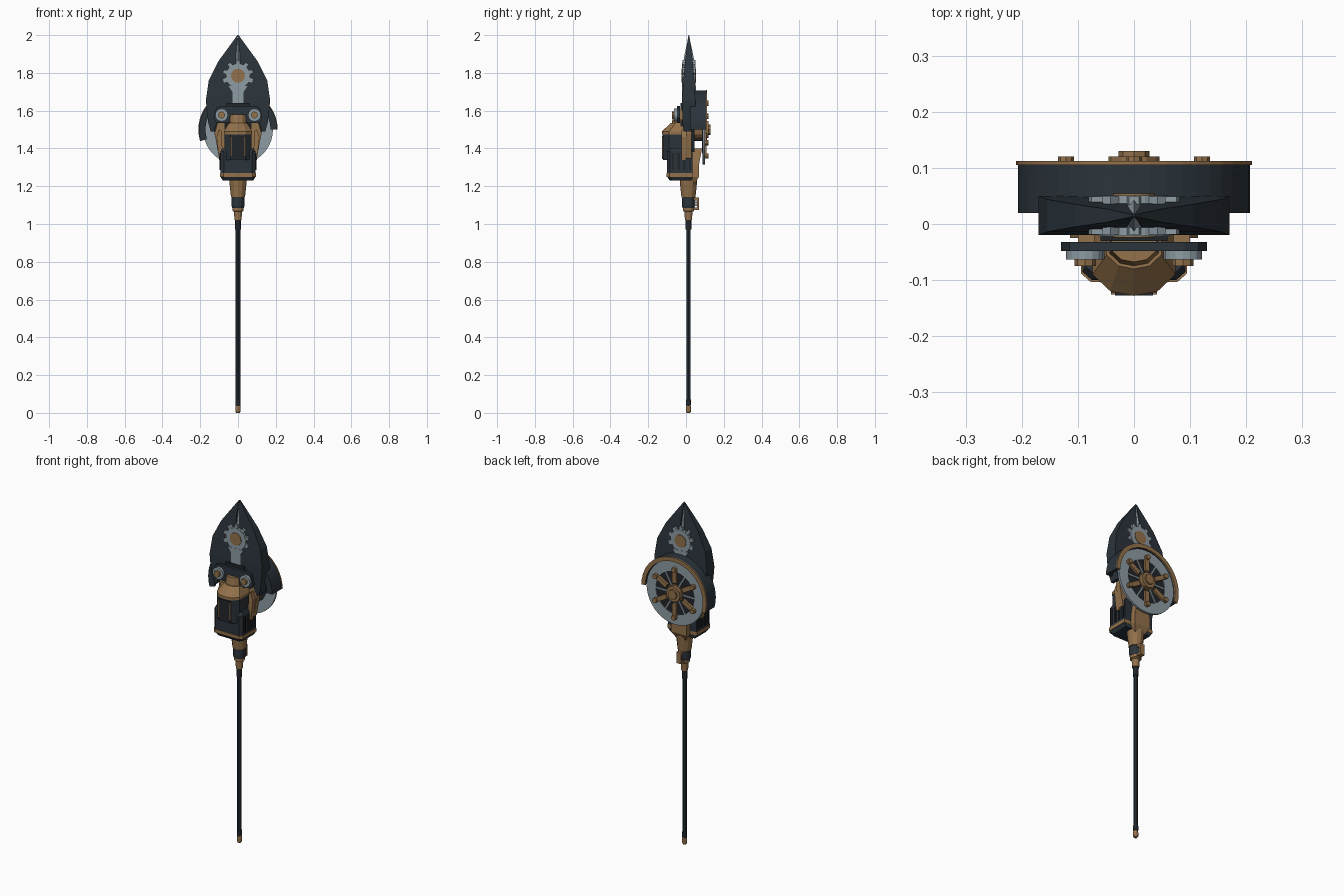
import bpy, bmesh, math
from mathutils import Vector, Matrix

if "Cube" in bpy.data.objects:
    bpy.data.objects.remove(bpy.data.objects["Cube"])

def material(name, rgb):
    m = bpy.data.materials.new(name)
    m.diffuse_color = (*rgb, 1)
    m.use_nodes = True
    m.node_tree.nodes["Principled BSDF"].inputs["Base Color"].default_value = m.diffuse_color
    return m

DARK = material("dark slate", (0.024, 0.034, 0.044))
BLACK = material("charcoal", (0.016, 0.019, 0.023))
BRASS = material("aged brass", (0.29, 0.165, 0.07))
STEEL = material("grey steel", (0.27, 0.33, 0.37))
YC = 0.013          # centre plane of the shaft and blade
WZ = 1.50           # wheel centre height

def finish(name, bm, mat, smooth=False):
    bmesh.ops.recalc_face_normals(bm, faces=bm.faces)
    me = bpy.data.meshes.new(name)
    bm.to_mesh(me)
    bm.free()
    me.materials.append(mat)
    ob = bpy.data.objects.new(name, me)
    bpy.context.collection.objects.link(ob)
    if smooth:
        for p in me.polygons:
            p.use_smooth = len(p.vertices) == 4 and abs(p.normal.z) < 0.99
    return ob

def loft(name, rings, mat, closed=False):
    """Join rings of points; cap the ends unless the loft closes on itself."""
    bm = bmesh.new()
    rs = [[bm.verts.new(p) for p in r] for r in rings]
    n = len(rs[0])
    for k in range(len(rs) if closed else len(rs) - 1):
        a, b = rs[k], rs[(k + 1) % len(rs)]
        for i in range(n):
            bm.faces.new((a[i], a[(i + 1) % n], b[(i + 1) % n], b[i]))
    if not closed:
        bm.faces.new(rs[0])
        bm.faces.new(rs[-1])
    return finish(name, bm, mat)

def plate(name, xz, y0, y1, mat):
    return loft(name, [[(x, y, z) for x, z in xz] for y in (y0, y1)], mat)

def tower(name, xy, levels, mat):
    """Plan outline stacked at (z, scale) levels about y = pivot."""
    return loft(name, [[(x * s, YC + (y - YC) * s, z) for x, y in xy] for z, s in levels], mat)

def box(name, x0, x1, y0, y1, z0, z1, mat):
    return plate(name, [(x0, z0), (x1, z0), (x1, z1), (x0, z1)], y0, y1, mat)

def circle(r, n, cx=0, cz=0, off=0):
    return [(cx + r * math.cos(off + 2 * math.pi * i / n), cz + r * math.sin(off + 2 * math.pi * i / n))
            for i in range(n)]

def disc(name, cx, cz, r, y0, y1, mat, n=16):
    return plate(name, circle(r, n, cx, cz), y0, y1, mat)

def lathe(name, prof, mat, n=12):
    return loft(name, [[(x, YC + y, z) for x, y in circle(r, n)] for r, z in prof], mat)

def ring(name, r0, r1, y0, y1, mat, a0=0, a1=360, n=32):
    """Flat ring or arc round the wheel axis."""
    full = a1 - a0 == 360
    sec = []
    for i in range(n if full else n + 1):
        a = math.radians(a0 + (a1 - a0) * i / n)
        sec.append([(r * math.cos(a), y, WZ + r * math.sin(a))
                    for r, y in ((r0, y0), (r1, y0), (r1, y1), (r0, y1))])
    return loft(name, sec, mat, full)

def radial_bar(name, a, r0, r1, w, y0, y1, mat):
    d, t = Vector((math.cos(a), math.sin(a))), Vector((-math.sin(a), math.cos(a)))
    c = Vector((0, WZ))
    return plate(name, [c + d * r0 - t * w, c + d * r1 - t * w, c + d * r1 + t * w, c + d * r0 + t * w], y0, y1, mat)

# shaft, foot and collars
lathe("shaft", [(0.012, 0.03), (0.012, 1.03)], DARK, 10)
lathe("shaft_foot", [(0.009, 0), (0.014, 0.008), (0.014, 0.032), (0.01, 0.042)], BRASS)
lathe("foot_sleeve", [(0.014, 0.042), (0.014, 0.07)], BLACK)
lathe("upper_sleeve", [(0.015, 0.97), (0.015, 1.025)], BLACK)
lathe("lower_collar", [(0.019, 1.02), (0.021, 1.065), (0.03, 1.07), (0.03, 1.085)], BRASS)
lathe("grip_collar", [(0.031, 1.085), (0.034, 1.095), (0.034, 1.135), (0.031, 1.14)], DARK)
lathe("socket", [(0.037, 1.14), (0.046, 1.225), (0.046, 1.24)], BRASS)

# trigger loop at the back of the socket
for z0, z1, y0, y1 in ((1.125, 1.14, 0.04, 0.068), (1.075, 1.088, 0.04, 0.068), (1.075, 1.14, 0.058, 0.068)):
    box("trigger_loop", -0.014, 0.014, y0, y1, z0, z1, BRASS)
box("trigger", -0.006, 0.006, 0.035, 0.06, 1.095, 1.12, STEEL)

# engine: lower block, base band, front chamber and cap
low = [(-0.092, 0.035), (-0.092, -0.085), (-0.075, -0.1), (0.075, -0.1), (0.092, -0.085), (0.092, 0.035)]
tower("engine_sump", low, [(1.23, 0.88), (1.25, 1)], DARK)
tower("engine_base_band", low, [(1.25, 1.03), (1.27, 1.03)], BRASS)
tower("engine_block", low, [(1.27, 1), (1.385, 1), (1.40, 0.92)], DARK)
front = [(-0.072, 0.02), (-0.072, -0.09), (-0.04, -0.122), (0.04, -0.122), (0.072, -0.09), (0.072, 0.02)]
tower("engine_chamber", front, [(1.34, 1), (1.475, 1)], DARK)
cap = [(-0.074, 0.02), (-0.074, -0.09), (-0.042, -0.12), (0, -0.128), (0.042, -0.12), (0.074, -0.09), (0.074, 0.02)]
tower("engine_cap", cap, [(1.475, 1.0), (1.49, 1.0), (1.535, 0.66)], BRASS)
tower("engine_neck", [(x * 0.6, y * 0.6) for x, y in cap], [(1.52, 1), (1.58, 0.9)], BRASS)
box("front_panel", -0.034, 0.034, -0.127, -0.12, 1.345, 1.468, BLACK)
for s in (-1, 1):
    box("chamber_slit", s * 0.037 - 0.004, s * 0.037 + 0.004, -0.126, -0.12, 1.36, 1.46, BRASS)
    for i in range(4):
        y = -0.075 + i * 0.03
        box("cooling_fin", s * 0.088, s * 0.097, y, y + 0.012, 1.285, 1.375, BLACK)
    # side brackets
    plate("side_bracket", [(s * x, z) for x, z in
          ((0.07, 1.34), (0.1, 1.35), (0.124, 1.48), (0.108, 1.54), (0.07, 1.54))], 0.0, 0.03, BRASS)
    plate("bracket_clamp", [(s * x, z) for x, z in
          ((0.082, 1.34), (0.1, 1.34), (0.114, 1.46), (0.1, 1.5), (0.085, 1.49))], -0.025, 0.0, BRASS)

# spine joining the engine, blade and wheel
box("core", -0.06, 0.06, -0.03, 0.045, 1.38, 1.64, BLACK)
loft("wheel_arm", [[(-w, y0, z), (w, y0, z), (w, y1, z), (-w, y1, z)] for w, y0, y1, z in
     ((0.03, 0.01, 0.045, 1.21), (0.05, 0.01, 0.068, 1.25), (0.05, 0.01, 0.068, 1.31), (0.035, 0.02, 0.085, 1.40))], BRASS)
disc("axle", 0, WZ, 0.05, 0.03, 0.1, BRASS, 12)

# cross plate with bolts
plate("cross_plate", [(-0.13, 1.56), (-0.115, 1.535), (-0.05, 1.535), (-0.03, 1.56), (0.03, 1.56), (0.05, 1.535),
      (0.115, 1.535), (0.13, 1.56), (0.115, 1.615), (0.09, 1.625), (-0.09, 1.625), (-0.115, 1.615)], -0.048, -0.032, DARK)
for s in (-1, 1):
    disc("bolt_washer", s * 0.087, 1.577, 0.034, -0.063, -0.048, STEEL, 16)
    disc("bolt_head", s * 0.087, 1.577, 0.019, -0.075, -0.063, BRASS, 8)
    box("plate_spacer", s * 0.07, s * 0.1, -0.033, 0.0, 1.55, 1.61, BRASS)

# blade halves: (outer x, inner x, z, half thickness) from tip to heel
prof = [(0.003, 0.0, 2.0, 0.002), (0.05, 0.008, 1.935, 0.012), (0.105, 0.012, 1.86, 0.02), (0.155, 0.014, 1.76, 0.029),
        (0.17, 0.016, 1.655, 0.035), (0.165, 0.05, 1.6, 0.035), (0.158, 0.11, 1.54, 0.033), (0.145, 0.128, 1.49, 0.028)]
for s in (-1, 1):
    loft("blade_half", [[(s * i, YC + 0.002 - h, z), (s * o, YC + 0.002 - h, z),
         (s * o, YC + 0.002 + h, z), (s * i, YC + 0.002 + h, z)] for o, i, z, h in prof], DARK)
box("blade_core", -0.03, 0.03, -0.005, 0.035, 1.6, 1.84, STEEL)

# steel spine and gear on both faces of the blade
for s in (-1, 1):
    yb = YC + 0.002
    loft("blade_spike", [[(-w, yb, z), (0, yb + s * h, z), (w, yb, z)] for w, h, z in
         ((0.026, 0.034, 1.83), (0.016, 0.022, 1.9), (0.002, 0.003, 1.985))], STEEL)
    def layer(d0, d1):
        return yb + s * d0, yb + s * d1
    disc("gear", 0, 1.785, 0.064, *layer(0.018, 0.036), STEEL, 20)
    disc("gear_hub", 0, 1.785, 0.037, *layer(0.036, 0.039), BRASS, 16)
    plate("gear_stem", [(-0.05, 1.73), (-0.03, 1.7), (-0.03, 1.58), (0.03, 1.58), (0.03, 1.7), (0.05, 1.73)],
          *layer(0.02, 0.037), STEEL)
    for k in range(7):
        a = math.radians(-20 + k * 220 / 6)
        d, t = Vector((math.cos(a), math.sin(a))), Vector((-math.sin(a), math.cos(a)))
        c = Vector((0, 1.785))
        plate("gear_tooth", [c + d * 0.058 - t * 0.013, c + d * 0.082 - t * 0.009,
              c + d * 0.082 + t * 0.009, c + d * 0.058 + t * 0.013], *layer(0.02, 0.034), STEEL)

# saw wheel
ring("saw_disc", 0.125, 0.185, 0.088, 0.1, STEEL, n=40)
disc("wheel_web", 0, WZ, 0.127, 0.086, 0.095, BLACK, 32)
disc("wheel_hub", 0, WZ, 0.045, 0.095, 0.12, BRASS, 12)
disc("hub_cap", 0, WZ, 0.028, 0.12, 0.13, BRASS, 8)
for k in range(6):
    a = math.radians(30 + 60 * k)
    radial_bar("brass_spoke", a, 0.06, 0.14, 0.013, 0.095, 0.109, BRASS)
    radial_bar("steel_spoke", a + math.pi / 6, 0.04, 0.127, 0.004, 0.095, 0.1, STEEL)
    disc("spoke_bolt", 0.14 * math.cos(a), WZ + 0.14 * math.sin(a), 0.014, 0.095, 0.12, BRASS, 8)

# wheel guard over the upper half
ring("guard_shell", 0.19, 0.207, 0.02, 0.106, DARK, 0, 197, 24)
ring("guard_front", 0.172, 0.207, 0.02, 0.034, DARK, 0, 197, 24)
ring("guard_rim", 0.186, 0.21, 0.105, 0.112, BRASS, 0, 197, 24)
